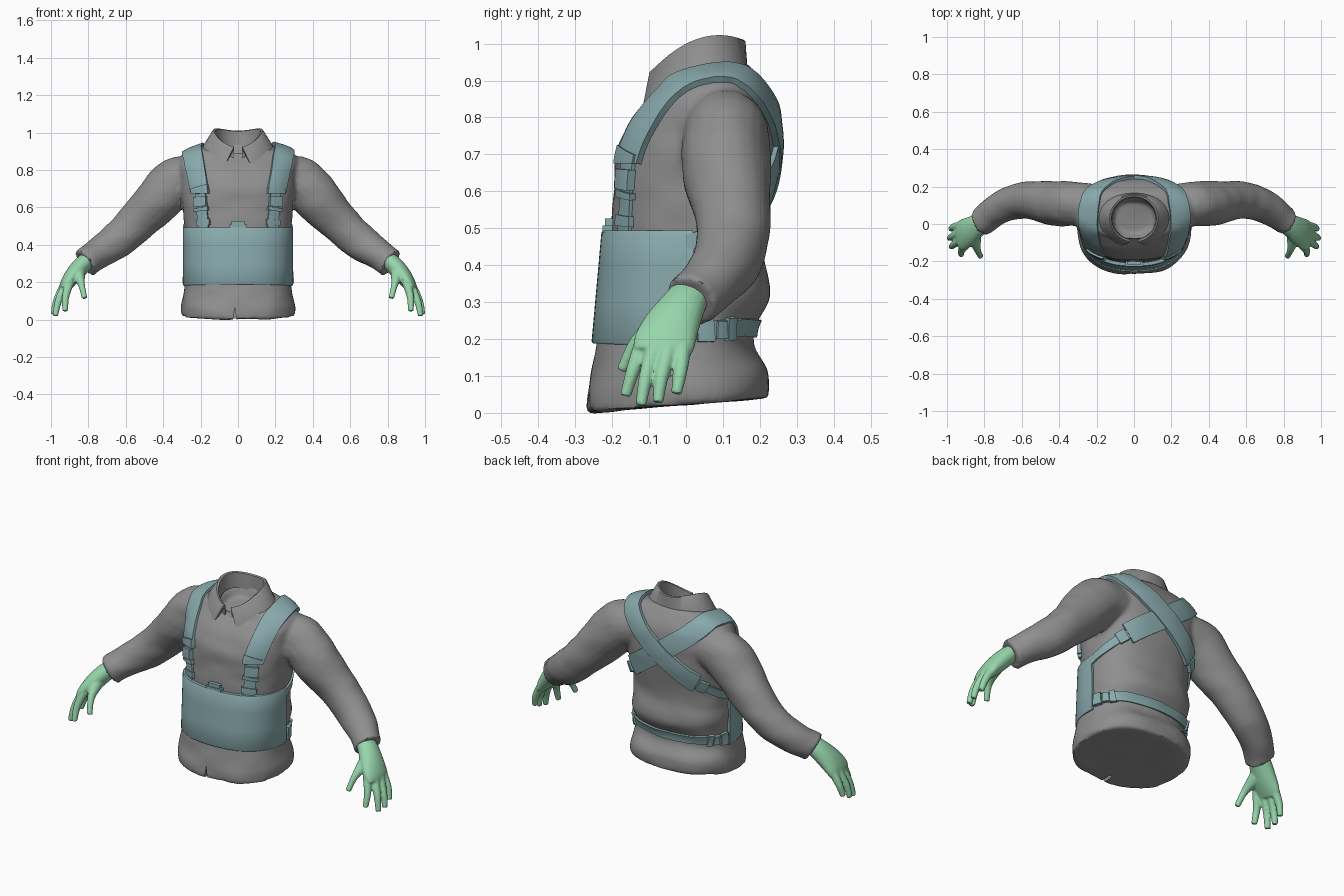
import bpy, bmesh, math
from mathutils import Vector, noise
from mathutils.bvhtree import BVHTree

if "Cube" in bpy.data.objects:
    bpy.data.objects.remove(bpy.data.objects["Cube"])


def material(name, rgb):
    m = bpy.data.materials.new(name)
    m.diffuse_color = (*rgb, 1)
    m.use_nodes = True
    m.node_tree.nodes["Principled BSDF"].inputs["Base Color"].default_value = m.diffuse_color
    return m


GREY = material("shirt grey", (0.275, 0.275, 0.275))
TEAL = material("harness teal", (0.25, 0.40, 0.42))
GREEN = material("hand green", (0.31, 0.67, 0.41))


def loft(bm, rings):
    """Skin a list of closed rings and cap both ends."""
    vs = [[bm.verts.new(p) for p in r] for r in rings]
    n = len(vs[0])
    for a, b in zip(vs, vs[1:]):
        for i in range(n):
            bm.faces.new((a[i], a[(i + 1) % n], b[(i + 1) % n], b[i]))
    bm.faces.new(vs[0])
    bm.faces.new(vs[-1][::-1])


def finish(ob, mat, angle=0.7):
    ob.data.materials.clear()
    ob.data.materials.append(mat)
    ob.data.shade_smooth()
    ob.data.set_sharp_from_angle(angle=angle)


def make(name, solids, mat):
    bm = bmesh.new()
    for rings in solids:
        loft(bm, rings)
    bmesh.ops.recalc_face_normals(bm, faces=bm.faces)
    me = bpy.data.meshes.new(name)
    bm.to_mesh(me)
    bm.free()
    ob = bpy.data.objects.new(name, me)
    bpy.context.collection.objects.link(ob)
    finish(ob, mat)
    return ob


def bake(ob):
    dg = bpy.context.evaluated_depsgraph_get()
    ob.data = bpy.data.meshes.new_from_object(ob.evaluated_get(dg))
    ob.modifiers.clear()


def fuse(ob, voxel, steps, mat):
    """Merge overlapping solids into one soft skin."""
    m = ob.modifiers.new("fuse", 'REMESH')
    m.mode, m.voxel_size = 'VOXEL', voxel
    m = ob.modifiers.new("soften", 'SMOOTH')
    m.factor, m.iterations = 0.5, steps
    bake(ob)
    finish(ob, mat)


def spline(pts, n=8):
    """Catmull-Rom through tuples of any length."""
    P = [pts[0]] + list(pts) + [pts[-1]]
    out = []
    for a, b, c, d in zip(P, P[1:], P[2:], P[3:]):
        for k in range(n):
            t = k / n
            out.append([0.5 * (2 * q + (r - p) * t + (2 * p - 5 * q + 4 * r - s) * t * t
                        + (3 * q - p - 3 * r + s) * t ** 3) for p, q, r, s in zip(a, b, c, d)])
    return out + [list(pts[-1])]


def tube(pts, side=1, n=20):
    """Tube through (x, y, z, depth radius, height radius)."""
    P = spline(pts, 5)
    rings = []
    for i, p in enumerate(P):
        c = Vector(p[:3])
        t = (Vector(P[min(i + 1, len(P) - 1)][:3]) - Vector(P[max(i - 1, 0)][:3])).normalized()
        u = (Vector((0, 1, 0)) - t * t.y).normalized()
        v = t.cross(u)
        ring = []
        for k in range(n):
            a = 2 * math.pi * k / n
            q = c + u * p[3] * math.cos(a) + v * p[4] * math.sin(a)
            ring.append((q.x * side, q.y, q.z))
        rings.append(ring)
    return rings


def power(v, e=2.4):
    return math.copysign(abs(v) ** (2 / e), v)


# Shirt: torso sections (z front, z back, half width, y front, y back) plus sleeves
sections = [
    (0.0, .042, .302, -.268, .220), (.05, .08, .306, -.268, .226), (.10, .12, .300, -.258, .221),
    (.18, .18, .285, -.242, .182), (.24, .24, .280, -.228, .190), (.32, .32, .283, -.215, .230),
    (.42, .42, .283, -.205, .210), (.50, .50, .285, -.200, .213), (.60, .60, .295, -.195, .234),
    (.70, .70, .305, -.190, .243), (.78, .78, .310, -.158, .244), (.845, .85, .318, -.108, .230),
    (.880, .911, .285, -.078, .196), (.900, .950, .180, -.087, .164), (.89, .94, .125, -.07, .140),
    (.85, .88, .105, -.05, .120)]
torso = []
for zf, zb, hw, yf, yb in spline(sections, 4):
    ring = []
    for k in range(48):
        a = 2 * math.pi * k / 48
        s = power(math.sin(a))
        f = (s + 1) / 2
        ring.append((hw * power(math.cos(a)), yf + (yb - yf) * f, zf + (zb - zf) * f))
    torso.append(ring)
sleeve = [(.20, .10, .765, .11, .11), (.33, .108, .736, .120, .133), (.43, .110, .638, .118, .126),
          (.54, .128, .522, .103, .108), (.645, .116, .424, .092, .099), (.74, .07, .358, .082, .085),
          (.80, .024, .316, .077, .078), (.818, .013, .303, .078, .082)]
shirt = make("shirt", [torso, tube(sleeve), tube(sleeve, -1)], GREY)
fuse(shirt, 0.011, 4, GREY)

# Soft cloth folds
bm = bmesh.new()
bm.from_mesh(shirt.data)
bm.normal_update()
for v, nrm in [(v, v.normal.copy()) for v in bm.verts]:
    v.co += nrm * 0.006 * noise.noise(Vector((v.co.x * 7, v.co.y * 7, v.co.z * 12)))
bm.to_mesh(shirt.data)
bm.free()
skin = BVHTree.FromObject(shirt, bpy.context.evaluated_depsgraph_get())

# Hem notch
wedge = make("notch_cutter", [[[(-.03, y, -.02), (-.005, y, -.02), (-.017, y, .065)]
                               for y in (-.35, -.20)]], GREY)
cut = shirt.modifiers.new("notch", 'BOOLEAN')
cut.operation, cut.object = 'DIFFERENCE', wedge
bake(shirt)
finish(shirt, GREY)
bpy.data.objects.remove(wedge)

# Folded collar, open at the front
collar = []
for k in range(49):
    a = math.radians(-170 + 340 * k / 48)
    sx, cy = math.sin(a), math.cos(a)
    front = max(0, -cy) ** 6

    def at(off, z):
        return (sx * (.130 + off), .03 + cy * (.125 + off), z)
    top = 1.023 - 2.9 * (.09 - (.03 + cy * .125)) ** 2
    flare = .012 + .045 * sx * sx + .012 * front
    low = top - .085 - .012 * front
    spread = .045 * front * (1 if sx > 0 else -1)
    tip = at(flare, low)
    tip_in = at(flare - .008, low)
    collar.append([at(-.016, top - .09), at(-.010, top - .004), at(0, top), at(.006, top - .004),
                   (tip[0] + spread, tip[1], tip[2]), (tip_in[0] + spread, tip_in[1] + .006 * front, tip_in[2]),
                   at(-.004, top - .015), at(-.008, top - .09)])
make("collar", [collar], GREY)


def strap(path, width, thick, side=1, n=8):
    """Band draped over the shirt along a path."""
    P = [Vector((p[0] * side, p[1], p[2])) for p in spline(path, n)]
    base = [skin.find_nearest(p) for p in P]
    rings = []
    for i, (c, nrm, _, _) in enumerate(base):
        t = base[min(i + 1, len(P) - 1)][0] - base[max(i - 1, 0)][0]
        across = t.cross(nrm).normalized()
        outer, inner = [], []
        for k in range(7):
            loc, m, _, _ = skin.find_nearest(c + across * width * (k / 6 - .5))
            m = (m + nrm).normalized()
            outer.append(loc + m * thick)
            inner.append(loc - m * .006)
        rings.append(outer + inner[::-1])
    return rings


# Harness straps: wide padded band over the shoulder and across the back, narrow webbing below
wide = [(.220, -.18, .69), (.235, -.14, .78), (.243, -.05, .875), (.24, .07, .905), (.20, .17, .875),
        (.12, .23, .81), (0, .25, .72), (-.12, .235, .635), (-.21, .21, .57)]
back_web = [(-.19, .22, .58), (-.25, .16, .535), (-.285, .08, .49), (-.29, -.01, .455)]
front_web = [(.220, -.18, .72), (.210, -.195, .60), (.20, -.20, .47)]
for side, tag in ((1, "right"), (-1, "left")):
    make(f"shoulder_strap_{tag}", [strap(wide, .11, .018 if side > 0 else .013, side)], TEAL)
    make(f"webbing_{tag}", [strap(back_web, .042, .010, side), strap(front_web, .062, .010, side)], TEAL)
    buckles = [([(.221, -.18, .715), (.217, -.19, .675)], .100, .024),
               ([(.216, -.19, .66), (.211, -.19, .605)], .072, .024),
               ([(.211, -.19, .60), (.208, -.19, .58)], .085, .020),
               ([(.204, -.2, .535), (.203, -.2, .505)], .08, .016),
               ([(-.215, .20, .565), (-.245, .165, .54)], .060, .019),
               ([(.28, .03, .225), (.278, .075, .225)], .066, .019),
               ([(.275, .085, .225), (.262, .115, .225)], .050, .018),
               ([(.262, .12, .225), (.245, .148, .225)], .064, .018)]
    make(f"buckles_{tag}", [strap(p, w, t, side, 3) for p, w, t in buckles], TEAL)

# Waist belt around the back
half = [(.285, .0, .225), (.275, .08, .225), (.22, .16, .225), (.11, .19, .226)]
belt = half + [(0, .2, .227)] + [(-x, y, z) for x, y, z in half[::-1]]
make("waist_belt", [strap(belt, .05, .009)], TEAL)

# Curved front panel with a top tab
panel = []
for k in range(41):
    a = math.radians(-93 + 186 * k / 40)

    def edge(z, inset):
        depth = .256 - .090 * (z - .19)
        return ((.294 - inset) * power(math.sin(a)), -(depth - inset) * power(math.cos(a)), z)
    low = .18 + .008 * math.cos(a)
    panel.append([edge(low, .022), edge(low, .004), edge(low + .006, 0), edge(.30, 0), edge(.40, 0),
                  edge(.488, 0), edge(.494, .004), edge(.494, .022)])
make("front_panel", [panel], TEAL)
tab = [((-.045, .048), -.226, -.195, .47, .508), ((-.034, .036), -.220, -.195, .50, .527)]
make("panel_tab", [[[(x, y, z) for y, z in ((f, lo), (f, hi), (b, hi), (b, lo))] for x in xs]
                   for xs, f, b, lo, hi in tab], TEAL)

# Hands: palm, four fingers and thumb
palm = [(.785, .020, .335, .052, .042), (.835, -.008, .290, .062, .048), (.880, -.038, .238, .076, .046),
        (.915, -.058, .192, .083, .036), (.934, -.066, .160, .076, .024)]
digits = [[(.90, -.112, .20), (.922, -.142, .12), (.924, -.164, .046)],
          [(.92, -.08, .19), (.960, -.108, .10), (.977, -.122, .020)],
          [(.93, -.045, .18), (.970, -.066, .10), (.987, -.076, .028)],
          [(.92, -.008, .19), (.962, -.015, .115), (.979, -.026, .052)],
          [(.855, -.065, .245), (.838, -.135, .190), (.820, -.174, .115)]]
for side, tag in ((1, "right"), (-1, "left")):
    solids = [tube(palm, side)]
    for a, b, c in digits:
        base = .040 if c[0] < .85 else .025
        solids.append(tube([(*a, base, base), (*b, .0195, .0195), (*c, .015, .015)], side, 12))
    fuse(make(f"hand_{tag}", solids, GREEN), 0.0055, 3, GREEN)
